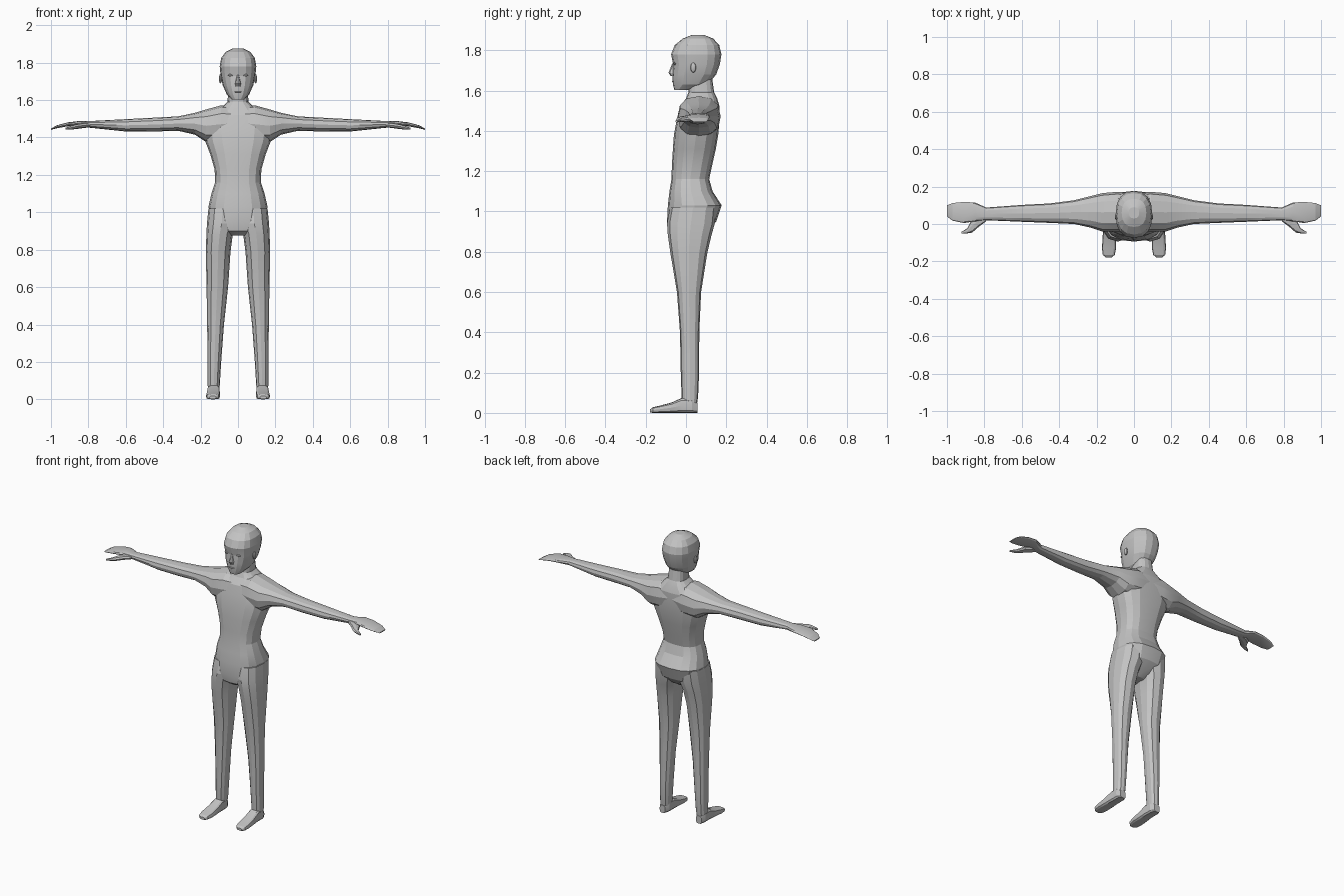
import bpy
import bmesh
import math
from mathutils import Vector

default_cube = bpy.data.objects.get("Cube")
if default_cube:
    bpy.data.objects.remove(default_cube, do_unlink=True)

# Single plain grey for the whole figure
GREY = (0.55, 0.55, 0.55, 1)
grey = bpy.data.materials.new("plain grey")
grey.use_nodes = True
grey.diffuse_color = GREY
shader = next(n for n in grey.node_tree.nodes if n.type == "BSDF_PRINCIPLED")
shader.inputs["Base Color"].default_value = GREY


def finish(name, bm, smooth_angle):
    """Turn a bmesh into a shaded, coloured object."""
    bmesh.ops.recalc_face_normals(bm, faces=bm.faces)
    mesh = bpy.data.meshes.new(name)
    bm.to_mesh(mesh)
    bm.free()
    mesh.materials.append(grey)
    part = bpy.data.objects.new(name, mesh)
    bpy.context.collection.objects.link(part)
    bpy.ops.object.select_all(action="DESELECT")
    part.select_set(True)
    bpy.context.view_layer.objects.active = part
    bpy.ops.object.shade_smooth_by_angle(angle=math.radians(smooth_angle))
    return part


def rounded(value, power):
    """Signed power used by the superellipse cross-section."""
    return math.copysign(abs(value) ** (2 / power), value)


def loft(name, axis, stations, sides=12, power=2.4, side=1, smooth_angle=14):
    """Skin rings along an axis; a station is (position, low, high, low, high)
    with the two ranges covering the remaining axes in xyz order."""
    first, second = [i for i in range(3) if i != axis]
    bm = bmesh.new()
    rings = []
    for position, low_a, high_a, low_b, high_b in stations:
        ring = []
        for step in range(sides):
            angle = math.tau * step / sides
            point = Vector()
            point[axis] = position
            point[first] = (low_a + high_a) / 2 + (high_a - low_a) / 2 * rounded(math.cos(angle), power)
            point[second] = (low_b + high_b) / 2 + (high_b - low_b) / 2 * rounded(math.sin(angle), power)
            point.x *= side
            ring.append(bm.verts.new(point))
        rings.append(ring)
    for lower, upper in zip(rings, rings[1:]):
        for step in range(sides):
            after = (step + 1) % sides
            bm.faces.new((lower[step], lower[after], upper[after], upper[step]))
    bm.faces.new(rings[0])
    bm.faces.new(rings[-1])
    return finish(name, bm, smooth_angle)


def symmetric(profile):
    """Expand (height, half width, front, back) rows into full stations."""
    return [(z, -half, half, front, back) for z, half, front, back in profile]


def pebble(name, centre, radii):
    """Small faceted ellipsoid for facial features."""
    bm = bmesh.new()
    bmesh.ops.create_uvsphere(bm, u_segments=10, v_segments=6, radius=1)
    bmesh.ops.scale(bm, vec=radii, verts=bm.verts)
    bmesh.ops.translate(bm, vec=centre, verts=bm.verts)
    return finish(name, bm, 30)


# Torso with pelvis, waist, chest and neck
torso_profile = [
    (.875, .05, -.05, .06),
    (.9, .1, -.085, .1),
    (.95, .14, -.094, .15),
    (1.03, .158, -.09, .177),
    (1.1, .142, -.082, .132),
    (1.16, .122, -.072, .115),
    (1.23, .125, -.07, .13),
    (1.31, .148, -.065, .148),
    (1.38, .175, -.06, .16),
    (1.46, .19, -.045, .167),
    (1.52, .15, -.03, .167),
    (1.56, .09, 0, .155),
    (1.59, .056, .012, .14),
    (1.66, .052, .015, .13),
]
loft("torso", 2, symmetric(torso_profile), sides=16, power=2.6)

# Head, from chin to crown
head_profile = [
    (1.603, .034, -.058, .02),
    (1.63, .06, -.065, .11),
    (1.68, .082, -.068, .15),
    (1.73, .093, -.064, .168),
    (1.78, .098, -.074, .176),
    (1.825, .09, -.056, .165),
    (1.858, .066, -.016, .135),
    (1.876, .028, .03, .09),
]
loft("head", 2, symmetric(head_profile), sides=16)

# Nose and lips
nose_profile = [
    (1.672, .014, -.076, -.04),
    (1.688, .016, -.087, -.04),
    (1.735, .006, -.068, -.04),
]
loft("nose", 2, symmetric(nose_profile), sides=8, power=2)
pebble("lips", (0, -.064, 1.645), (.022, .006, .005))

# Arm tapering from the shoulder to the flat mitten hand
arm_stations = [
    (0, -.03, .165, 1.4, 1.56),
    (.09, -.042, .172, 1.37, 1.572),
    (.17, -.04, .165, 1.375, 1.55),
    (.23, -.02, .15, 1.415, 1.532),
    (.32, 0, .127, 1.436, 1.513),
    (.45, .006, .11, 1.432, 1.506),
    (.6, .012, .102, 1.432, 1.498),
    (.79, .02, .088, 1.452, 1.488),
    (.85, .014, .115, 1.463, 1.488),
    (.91, .005, .118, 1.46, 1.481),
    (.97, .018, .112, 1.449, 1.465),
    (1, .04, .1, 1.441, 1.447),
]

# Thumb pointing forward and outward
thumb_stations = [
    (.79, .015, .05, 1.455, 1.48),
    (.83, -.015, .05, 1.45, 1.478),
    (.865, -.046, .03, 1.445, 1.472),
    (.89, -.05, -.022, 1.443, 1.464),
    (.922, -.052, -.042, 1.442, 1.452),
]

# Leg from ankle to hip
leg_stations = [
    (.01, .105, .16, -.015, .05),
    (.08, .097, .162, -.022, .06),
    (.2, .09, .162, -.026, .065),
    (.4, .075, .165, -.03, .066),
    (.6, .053, .168, -.045, .075),
    (.79, .04, .172, -.077, .105),
    (.88, .028, .169, -.09, .126),
    (.94, .008, .166, -.094, .143),
    (1.02, .005, .158, -.08, .15),
]

# Foot from heel to toe
foot_stations = [
    (.056, .112, .152, 0, .05),
    (.03, .098, .164, 0, .07),
    (-.02, .097, .164, 0, .075),
    (-.07, .096, .168, 0, .052),
    (-.13, .096, .171, 0, .036),
    (-.165, .103, .167, 0, .028),
    (-.178, .118, .152, .002, .018),
]

# Paired parts on both sides
for label, side in (("left", 1), ("right", -1)):
    loft(label + "_arm", 0, arm_stations, side=side)
    loft(label + "_thumb", 0, thumb_stations, sides=8, side=side)
    loft(label + "_leg", 2, leg_stations, side=side)
    loft(label + "_foot", 1, foot_stations, power=3.5, side=side)
    pebble(label + "_ear", (side * .094, .036, 1.714), (.009, .014, .025))
    pebble(label + "_eye", (side * .042, -.056, 1.733), (.015, .007, .006))
